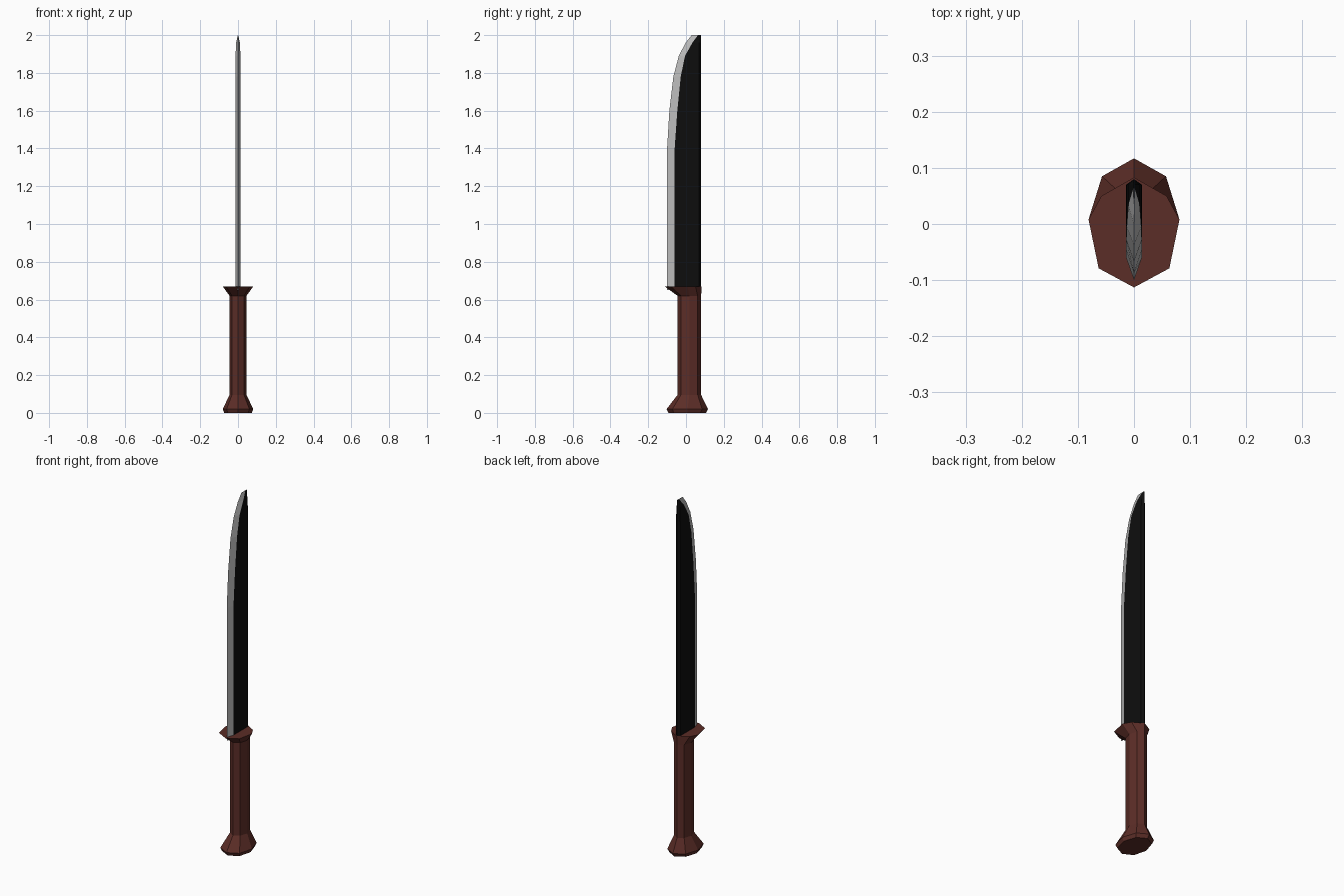
import bpy, bmesh

if "Cube" in bpy.data.objects:
    bpy.data.objects.remove(bpy.data.objects["Cube"])


def material(name, color):
    m = bpy.data.materials.new(name)
    m.diffuse_color = (*color, 1)
    m.use_nodes = True
    m.node_tree.nodes["Principled BSDF"].inputs["Base Color"].default_value = m.diffuse_color
    return m


def loft(name, rings, mats, side_mats):
    """Skin a stack of closed rings; side_mats gives the material index per side."""
    bm = bmesh.new()
    loops = [[bm.verts.new(p) for p in ring] for ring in rings]
    n = len(loops[0])
    for a, b in zip(loops, loops[1:]):
        for i in range(n):
            j = (i + 1) % n
            f = bm.faces.new((a[i], a[j], b[j], b[i]))
            f.material_index = side_mats[i]
    bm.faces.new(loops[0][::-1])
    bm.faces.new(loops[-1])
    bmesh.ops.recalc_face_normals(bm, faces=bm.faces)
    me = bpy.data.meshes.new(name)
    bm.to_mesh(me)
    bm.free()
    for m in mats:
        me.materials.append(m)
    ob = bpy.data.objects.new(name, me)
    bpy.context.collection.objects.link(ob)
    return ob


def mirrored(half, z, scale=1.0):
    """Half outline running from back to front on +x, mirrored into a full ring."""
    pts = half + [(-x, y) for x, y in half[-2:0:-1]]
    return [(x * scale, y * scale, z) for x, y in pts]


brown = material("handle_brown", (0.105, 0.026, 0.020))
black = material("blade_black", (0.004, 0.004, 0.004))
steel = material("edge_steel", (0.5, 0.5, 0.5))

# Handle: flared pommel, eight-sided grip, forward-swept guard
pommel = [(0, .117), (.057, .085), (.081, .008), (.060, -.072), (0, -.103)]
grip = [(0, .08), (.032, .062), (.045, .0175), (.032, -.027), (0, -.045)]
guard = [(0, .083), (.058, .050), (.081, .008), (.063, -.079), (0, -.113)]
loft("handle", [
    mirrored(pommel, 0, .90),
    mirrored(pommel, .02),
    mirrored(grip, .095),
    mirrored(grip, .62),
    mirrored(guard, .67),
], [brown], [0] * 8)

# Blade: ridged spine, flat black sides, ground steel edge curving to the tip
# station = z, half thickness, bevel line y, cutting edge y
stations = [
    (.65, .014, -.060, -.100),
    (1.40, .014, -.060, -.100),
    (1.60, .014, -.046, -.088),
    (1.78, .014, -.028, -.067),
    (1.89, .013, -.005, -.038),
    (1.96, .010, .034, -.002),
    (2.00, .001, .064, .030),
]
rings = []
for z, t, bevel, edge in stations:
    spine = [(0, .080), (t, .070), (t, bevel), (0, edge)]
    rings.append(mirrored(spine, z))
loft("blade", rings, [black, steel], [0, 0, 1, 1, 0, 0])
